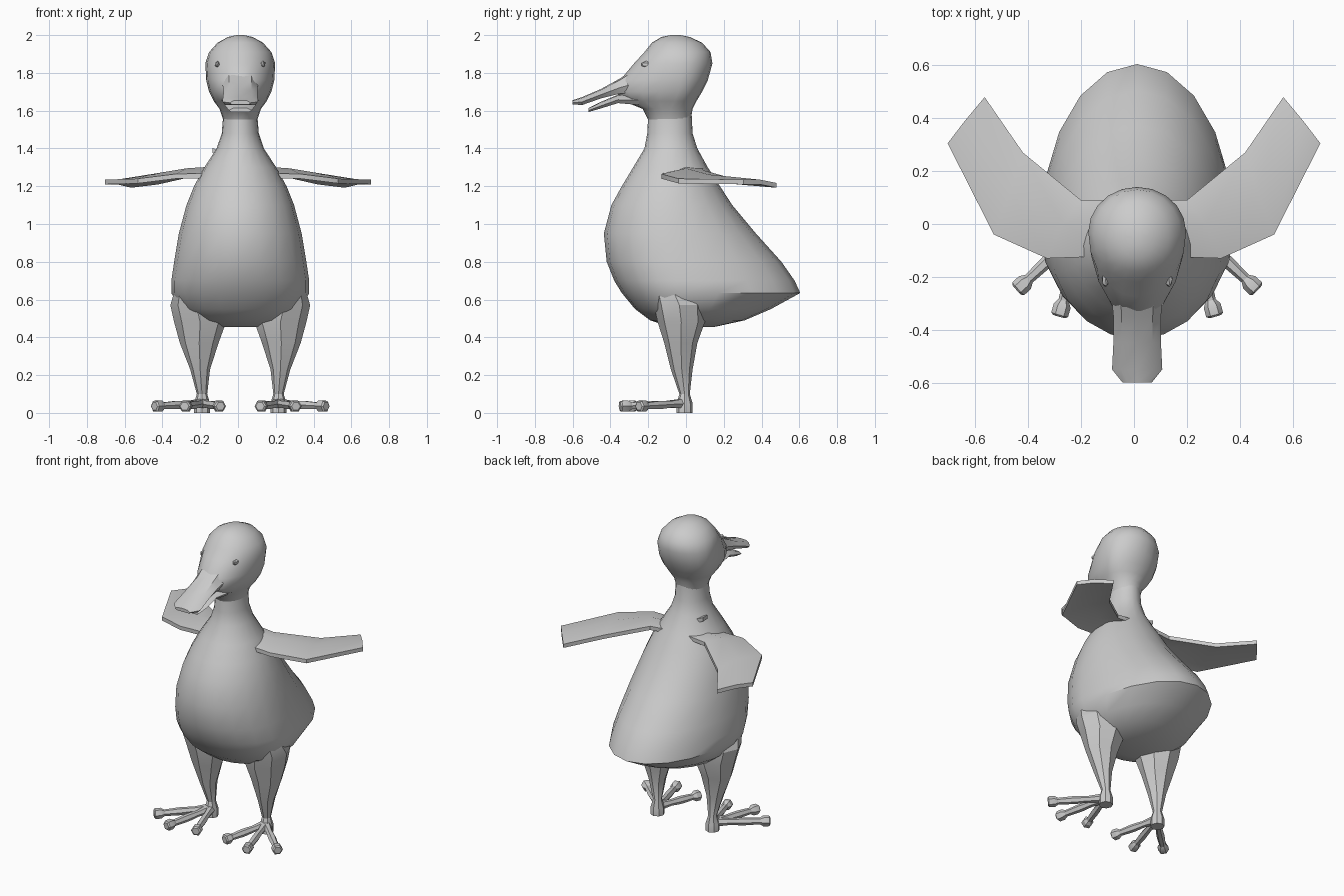
import bpy, bmesh, math
from mathutils import Vector

cube = bpy.data.objects.get("Cube")
if cube:
    bpy.data.objects.remove(cube)

grey = bpy.data.materials.new("plain grey")
grey.use_nodes = True
grey.diffuse_color = (0.6, 0.6, 0.6, 1)
grey.node_tree.nodes["Principled BSDF"].inputs["Base Color"].default_value = (0.6, 0.6, 0.6, 1)

CX = 0.012  # centre line of the bird


def finish(name, bm, angle=30):
    bmesh.ops.recalc_face_normals(bm, faces=bm.faces[:])
    mesh = bpy.data.meshes.new(name)
    bm.to_mesh(mesh)
    bm.free()
    mesh.materials.append(grey)
    ob = bpy.data.objects.new(name, mesh)
    bpy.context.collection.objects.link(ob)
    bpy.ops.object.select_all(action='DESELECT')
    ob.select_set(True)
    bpy.context.view_layer.objects.active = ob
    bpy.ops.object.shade_smooth_by_angle(angle=math.radians(angle))
    return ob


def loft(name, rings, angle=30):
    """Skin closed rings of equal length and cap both ends."""
    bm = bmesh.new()
    loops = [[bm.verts.new(p) for p in ring] for ring in rings]
    n = len(loops[0])
    for a, b in zip(loops, loops[1:]):
        for i in range(n):
            j = (i + 1) % n
            bm.faces.new((a[i], a[j], b[j], b[i]))
    bm.faces.new(loops[0])
    bm.faces.new(loops[-1])
    return finish(name, bm, angle)


def egg(z, w, front, mid, back, n=20):
    """Level ring, widest at mid, with its own front and back reach."""
    ring = []
    for i in range(n):
        a = math.tau * i / n
        s = math.sin(a)
        ring.append((CX + w * math.cos(a), mid + s * (back - mid if s > 0 else mid - front), z))
    return ring


# Body and neck: height, half width, front, widest, back
loft("body", [egg(*r) for r in (
    (0.455, 0.12, -0.08, 0.03, 0.15),
    (0.49, 0.24, -0.19, 0.0, 0.31),
    (0.55, 0.32, -0.27, -0.02, 0.45),
    (0.635, 0.365, -0.34, -0.02, 0.605),
    (0.70, 0.365, -0.38, -0.04, 0.575),
    (0.80, 0.35, -0.42, -0.06, 0.505),
    (0.95, 0.325, -0.435, -0.08, 0.37),
    (1.10, 0.285, -0.395, -0.08, 0.245),
    (1.20, 0.245, -0.34, -0.08, 0.18),
    (1.30, 0.19, -0.28, -0.08, 0.115),
    (1.40, 0.125, -0.22, -0.08, 0.06),
    (1.48, 0.098, -0.205, -0.08, 0.035),
    (1.58, 0.09, -0.20, -0.08, 0.03),
)], 40)

# Head
loft("head", [egg(*r) for r in (
    (1.55, 0.09, -0.20, -0.08, 0.025),
    (1.61, 0.11, -0.23, -0.08, 0.035),
    (1.65, 0.14, -0.33, -0.06, 0.055),
    (1.70, 0.165, -0.37, -0.04, 0.085),
    (1.76, 0.18, -0.35, -0.03, 0.115),
    (1.85, 0.185, -0.275, -0.03, 0.14),
    (1.91, 0.165, -0.22, -0.04, 0.13),
    (1.96, 0.12, -0.18, -0.05, 0.085),
    (1.99, 0.065, -0.13, -0.05, 0.02),
    (2.00, 0.02, -0.08, -0.05, -0.03),
)], 50)


# Bill: each station is y, half width, bottom, top, with a narrower crown
def bill(name, stations):
    loft(name, [[(CX + w * k, y, lo + (hi - lo) * h) for k, h in
                 ((-0.8, 0), (0.8, 0), (1, 0.4), (0.65, 0.9), (0, 1), (-0.65, 0.9), (-1, 0.4))]
                for y, w, lo, hi in stations])


bill("upper_bill", ((-0.25, 0.10, 1.69, 1.84), (-0.35, 0.09, 1.69, 1.77),
                    (-0.45, 0.09, 1.665, 1.715), (-0.55, 0.095, 1.63, 1.672),
                    (-0.60, 0.055, 1.633, 1.655)))
bill("lower_bill", ((-0.25, 0.10, 1.63, 1.69), (-0.36, 0.085, 1.64, 1.685),
                    (-0.45, 0.08, 1.612, 1.647), (-0.515, 0.06, 1.593, 1.615)))

# Closed eyes: small flattened lids
for side, label in ((1, "left"), (-1, "right")):
    bm = bmesh.new()
    bmesh.ops.create_icosphere(bm, subdivisions=1, radius=0.03)
    for v in bm.verts:
        v.co = Vector((v.co.x * 0.5 + side * 0.12 + CX, v.co.y - 0.21, v.co.z * 0.6 + 1.845))
    finish(label + "_eyelid", bm)


# Wings: cambered sheets of front, middle and rear points
def wing(side, label):
    sections = (((0.04, -0.12, 1.27), (0.04, 0.0, 1.31), (0.04, 0.09, 1.30)),
                ((0.33, -0.13, 1.265), (0.27, 0.0, 1.295), (0.20, 0.09, 1.285)),
                ((0.53, -0.04, 1.24), (0.47, 0.12, 1.262), (0.42, 0.27, 1.235)),
                ((0.705, 0.305, 1.235), (0.64, 0.39, 1.235), (0.565, 0.48, 1.217)))
    bm = bmesh.new()
    tops = [[bm.verts.new((side * x, y, z)) for x, y, z in s] for s in sections]
    lows = [[bm.verts.new((side * x, y, z - 0.025)) for x, y, z in s] for s in sections]
    for g in (tops, lows):
        for a, b in zip(g, g[1:]):
            for i in range(2):
                bm.faces.new((a[i], a[i + 1], b[i + 1], b[i]))
    rim = [(r, 0) for r in range(4)] + [(3, 1)] + [(r, 2) for r in (3, 2, 1, 0)] + [(0, 1)]
    for (a, b), (c, d) in zip(rim, rim[1:] + rim[:1]):
        bm.faces.new((tops[a][b], tops[c][d], lows[c][d], lows[a][b]))
    finish(label + "_wing", bm)


# Legs: tapered thigh and shank, height, inner, outer, front, back
def leg(side, label):
    rings = []
    for z, x0, x1, y0, y1 in ((0.0, 0.165, 0.25, -0.05, 0.035), (0.05, 0.165, 0.25, -0.05, 0.035),
                              (0.10, 0.18, 0.235, -0.035, 0.02), (0.23, 0.165, 0.27, -0.08, 0.035),
                              (0.37, 0.12, 0.325, -0.115, 0.06), (0.48, 0.08, 0.355, -0.15, 0.10),
                              (0.57, 0.10, 0.375, -0.17, 0.10), (0.64, 0.15, 0.355, -0.18, 0.05)):
        cx, cy, rx, ry = (x0 + x1) / 2, (y0 + y1) / 2, (x1 - x0) / 2, (y1 - y0) / 2
        rings.append([(CX + side * (cx - 0.005 + rx * math.cos(a)), cy + ry * math.sin(a), z)
                      for a in (math.tau * i / 8 for i in range(8))])
    loft(label + "_leg", rings)


# Toes: thin six-sided tubes with a knuckle and a knobbly tip
def toe(side, label, number, tip):
    start, end = Vector((0.20, -0.01, 0.05)), Vector(tip)
    along = (end - start).normalized()
    across = along.cross(Vector((0, 0, 1))).normalized()
    up = across.cross(along)
    rings = []
    for t, r in ((0, 0.03), (0.3, 0.02), (0.5, 0.024), (0.58, 0.024),
                 (0.82, 0.02), (0.88, 0.033), (0.98, 0.033), (1, 0.024)):
        c = start.lerp(end, t)
        ring = [c + across * r * math.cos(a) + up * r * math.sin(a)
                for a in (math.tau * i / 6 for i in range(6))]
        rings.append([(CX + side * p.x, p.y, max(p.z, 0)) for p in ring])
    loft(f"{label}_toe_{number}", rings)


for side, label in ((1, "left"), (-1, "right")):
    wing(side, label)
    leg(side, label)
    for number, tip in enumerate(((0.455, -0.25, 0.035), (0.295, -0.35, 0.035), (0.105, -0.31, 0.035))):
        toe(side, label, number + 1, tip)

# Ruffled feather at the right side of the neck
bm = bmesh.new()
bmesh.ops.create_cube(bm, size=1)
for v in bm.verts:
    v.co = Vector((v.co.x * 0.07 - 0.1, v.co.y * 0.05 - 0.01, v.co.z * 0.025 + 1.375 - v.co.x * 0.03))
finish("neck_feather", bm)
